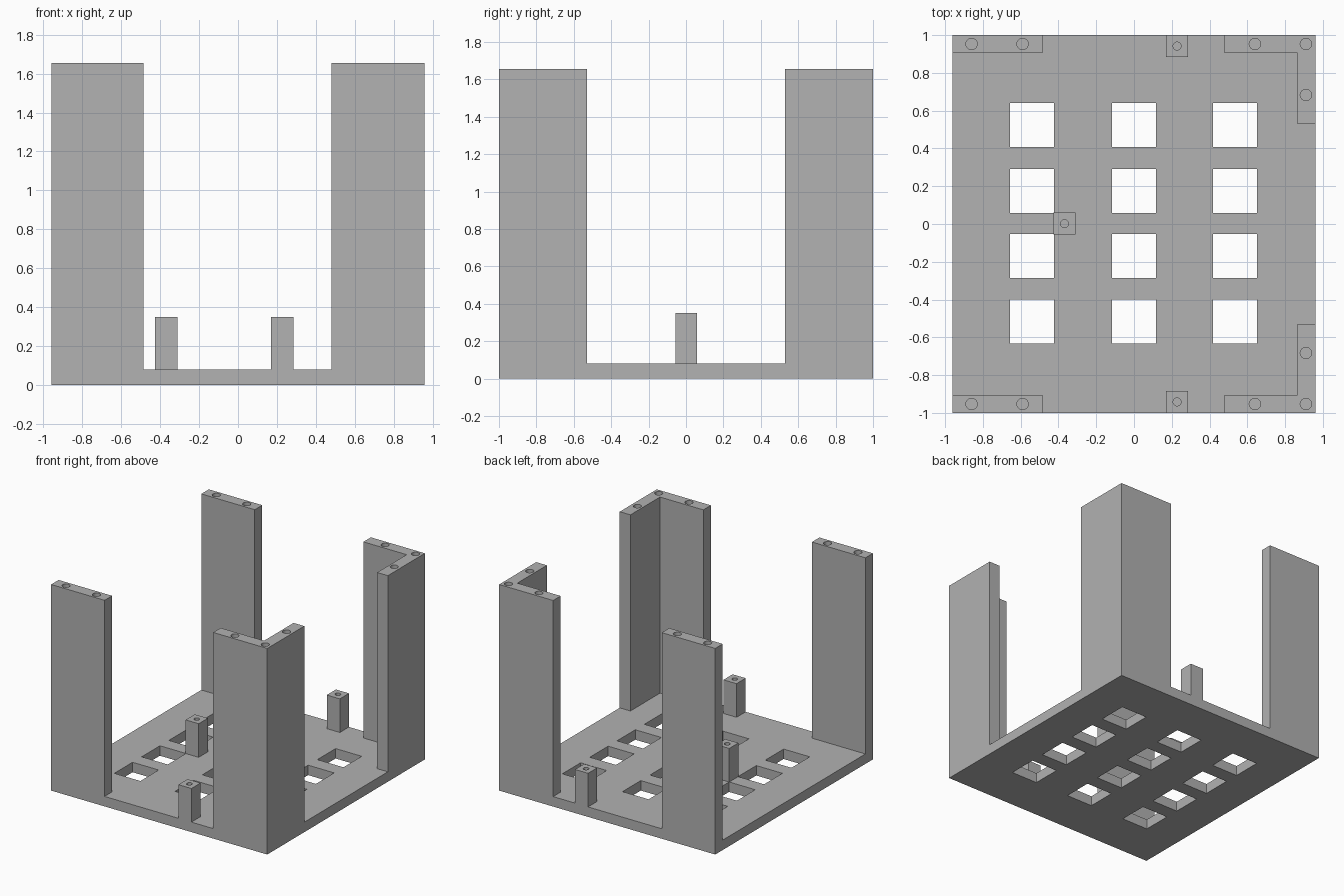
import bpy
import bmesh
from mathutils import Matrix, Vector

cube = bpy.data.objects.get("Cube")
if cube:
    bpy.data.objects.remove(cube, do_unlink=True)

HALF_X, HALF_Y = 0.96, 1.0
BASE_TOP, WALL_TOP, POST_TOP = 0.08, 1.655, 0.35
THICK = 0.095

grey = bpy.data.materials.new("plain grey")
grey.use_nodes = True
colour = (0.445, 0.445, 0.445, 1)
grey.diffuse_color = colour
grey.node_tree.nodes["Principled BSDF"].inputs["Base Color"].default_value = colour


def make_object(name, bm):
    bmesh.ops.recalc_face_normals(bm, faces=bm.faces)
    mesh = bpy.data.meshes.new(name)
    bm.to_mesh(mesh)
    bm.free()
    mesh.materials.append(grey)
    obj = bpy.data.objects.new(name, mesh)
    bpy.context.collection.objects.link(obj)
    return obj


def prism(name, outline, z0, z1):
    """Extrude a flat outline from z0 up to z1."""
    bm = bmesh.new()
    face = bm.faces.new([bm.verts.new((x, y, z0)) for x, y in outline])
    new = bmesh.ops.extrude_face_region(bm, geom=[face])["geom"]
    verts = [v for v in new if isinstance(v, bmesh.types.BMVert)]
    bmesh.ops.translate(bm, verts=verts, vec=Vector((0, 0, z1 - z0)))
    return make_object(name, bm)


def rectangle(x0, x1, y0, y1):
    return [(x0, y0), (x1, y0), (x1, y1), (x0, y1)]


def cut(obj, bm):
    """Subtract the solid in bm from obj and bake the result."""
    cutter = make_object(obj.name + "_cutter", bm)
    cutter.hide_render = True
    mod = obj.modifiers.new("cut", "BOOLEAN")
    mod.operation, mod.solver, mod.object = "DIFFERENCE", "EXACT", cutter
    graph = bpy.context.evaluated_depsgraph_get()
    baked = bpy.data.meshes.new_from_object(obj.evaluated_get(graph))
    obj.modifiers.clear()
    obj.data = baked
    bpy.data.objects.remove(cutter, do_unlink=True)


def drill(obj, centres, radius, top, depth):
    """Blind round screw holes in the top of a part."""
    bm = bmesh.new()
    for x, y in centres:
        bmesh.ops.create_cone(bm, cap_ends=True, segments=32, radius1=radius,
                              radius2=radius, depth=depth * 2,
                              matrix=Matrix.Translation((x, y, top)))
    cut(obj, bm)


# Base plate with a grid of square openings
base = prism("base_plate", rectangle(-HALF_X, HALF_X, -HALF_Y, HALF_Y), 0, BASE_TOP)
openings = bmesh.new()
for x in (-0.54, 0, 0.535):
    for y in (-0.517, -0.17, 0.175, 0.524):
        bmesh.ops.create_cube(openings, size=0.232,
                              matrix=Matrix.Translation((x, y, BASE_TOP / 2)))
cut(base, openings)

# Tall walls, mirrored front to back: flat on one side, L-shaped on the other
for label, s in (("front", -1), ("back", 1)):
    inner = HALF_Y - THICK
    flat = [(x, s * y) for x, y in rectangle(-HALF_X, -0.485, inner, HALF_Y)]
    wall = prism(label + "_right_wall", flat, BASE_TOP, WALL_TOP)
    drill(wall, [(-0.86, s * 0.953), (-0.59, s * 0.953)], 0.03, WALL_TOP, 0.2)

    arm = HALF_X - THICK
    corner = [(0.48, HALF_Y), (0.48, inner), (arm, inner),
              (arm, 0.53), (HALF_X, 0.53), (HALF_X, HALF_Y)]
    wall = prism(label + "_left_corner_wall", [(x, s * y) for x, y in corner],
                 BASE_TOP, WALL_TOP)
    drill(wall, [(0.64, s * 0.953), (0.91, s * 0.953), (0.91, s * 0.683)],
          0.03, WALL_TOP, 0.2)

# Short square mounting posts
for name, x, y in (("front_post", 0.228, -0.942), ("back_post", 0.228, 0.942),
                   ("middle_post", -0.368, 0.002)):
    h = 0.058
    post = prism(name, rectangle(x - h, x + h, y - h, y + h), BASE_TOP, POST_TOP)
    drill(post, [(x, y)], 0.021, POST_TOP, 0.15)
